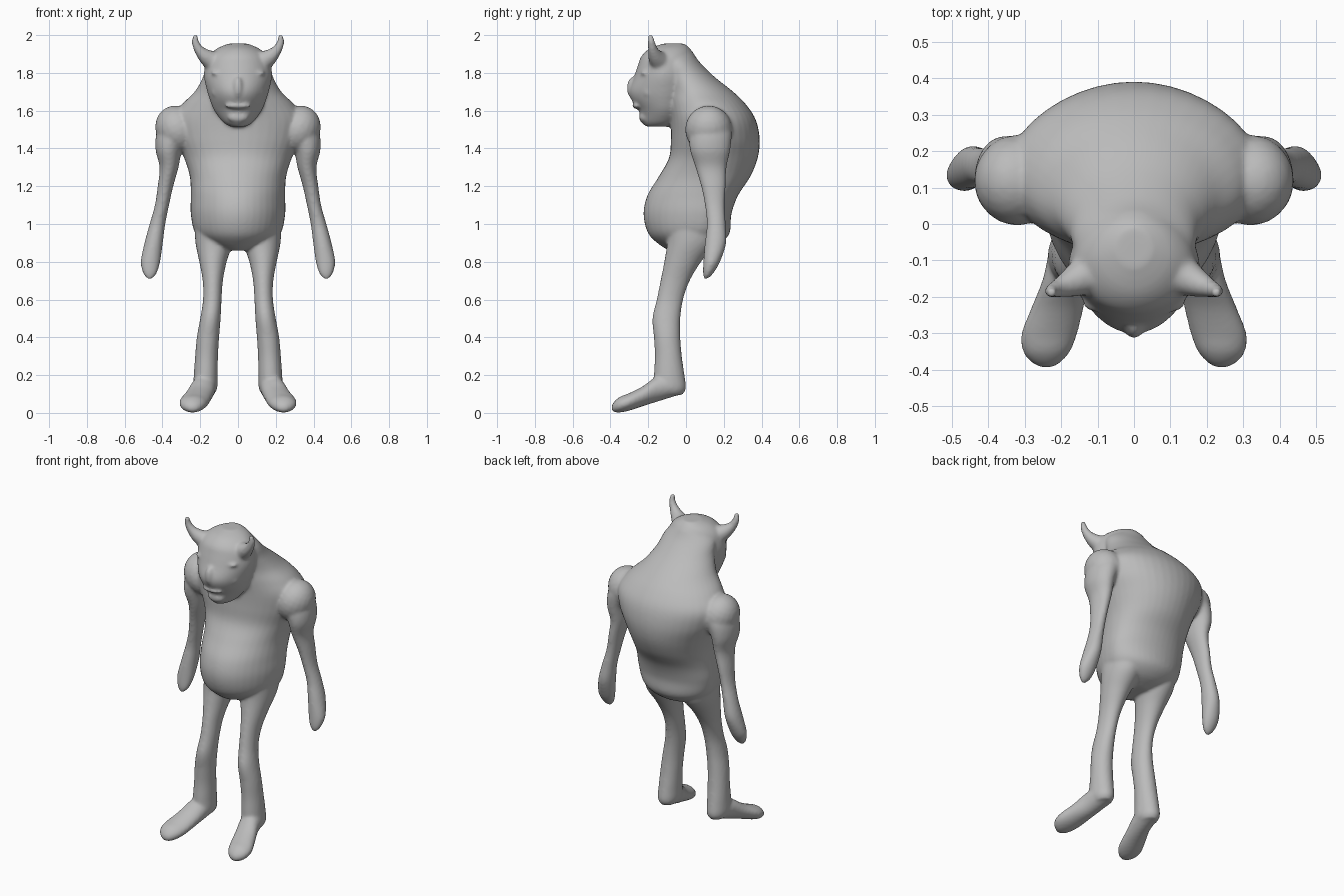
import bpy, bmesh, math
from mathutils import Vector, Matrix

cube = bpy.data.objects.get("Cube")
if cube:
    bpy.data.objects.remove(cube)

skin = bpy.data.materials.new("grey_skin")
skin.use_nodes = True
GREY = (0.5, 0.5, 0.5, 1)
skin.diffuse_color = GREY
skin.node_tree.nodes["Principled BSDF"].inputs["Base Color"].default_value = GREY

bm = bmesh.new()
SIDES = 40


def smooth_rows(rows, steps=5):
    """Catmull-Rom interpolation of ring parameters."""
    rows = [Vector(r) for r in rows]
    out = []
    for i in range(len(rows) - 1):
        a, b, c, d = (rows[max(i - 1, 0)], rows[i], rows[i + 1], rows[min(i + 2, len(rows) - 1)])
        for s in range(steps):
            t = s / steps
            out.append(b + (c - a) * (t / 2) + (a * 2 - b * 5 + c * 4 - d) * (t * t / 2)
                       + (b * 3 - a - c * 3 + d) * (t ** 3 / 2))
    return out + [rows[-1]]


def skin_rings(rings):
    """Close a list of point rings into a solid."""
    loops = [[bm.verts.new(p) for p in ring] for ring in rings]
    for low, high in zip(loops, loops[1:]):
        for i in range(len(low)):
            j = (i + 1) % len(low)
            bm.faces.new((low[i], low[j], high[j], high[i]))
    bm.faces.new(loops[0][::-1])
    bm.faces.new(loops[-1])


def upright(rows, side=1, front_power=1.0, back_power=1.0):
    """Rows: height, inner x, outer x, front y, widest y, back y."""
    rings = []
    for z, x0, x1, front, mid, back in smooth_rows(rows):
        ring = []
        for k in range(SIDES):
            a = math.tau * k / SIDES
            c, s = math.cos(a), math.sin(a)
            reach, power = (back - mid, back_power) if s > 0 else (mid - front, front_power)
            y = mid + math.copysign(abs(s) ** power, s) * reach
            ring.append((side * ((x0 + x1) / 2 + c * (x1 - x0) / 2), y, z))
        rings.append(ring)
    skin_rings(rings)


def central(rows, **powers):
    """Rows: height, half width, front y, widest y, back y."""
    upright([(z, -w, w, f, m, b) for z, w, f, m, b in rows], **powers)


def lengthwise(rows, side):
    """Rows: y, centre x, half width, bottom z, top z."""
    skin_rings([[(side * (x + w * math.cos(math.tau * k / SIDES)), y,
                  (lo + hi) / 2 + (hi - lo) / 2 * math.sin(math.tau * k / SIDES))
                 for k in range(SIDES)] for y, x, w, lo, hi in smooth_rows(rows)])


def blob(place, size, tilt=0):
    matrix = (Matrix.Translation(place) @ Matrix.Rotation(tilt, 4, "Y")
              @ Matrix.Diagonal((*size, 1)))
    bmesh.ops.create_uvsphere(bm, u_segments=20, v_segments=12, radius=1, matrix=matrix)


# Hips, pot belly, hunched back and neck
central([
    (.86, .06, -.09, .02, .08), (.89, .15, -.14, .05, .17), (.95, .225, -.2, .07, .23),
    (1.05, .25, -.225, .09, .24), (1.15, .25, -.205, .1, .275), (1.25, .255, -.145, .11, .34),
    (1.35, .285, -.09, .12, .38), (1.45, .33, -.08, .13, .39), (1.55, .35, -.08, .13, .37),
    (1.63, .3, -.09, .11, .32), (1.7, .23, -.1, .06, .25), (1.78, .185, -.12, 0, .15),
    (1.86, .16, -.15, -.05, .07), (1.92, .1, -.15, -.07, .03)])

# Head with a wedge shaped face
central([
    (1.515, .04, -.21, -.15, -.08), (1.54, .08, -.235, -.13, -.05), (1.6, .125, -.25, -.12, 0),
    (1.66, .15, -.29, -.12, .02), (1.71, .165, -.3, -.12, .04), (1.78, .18, -.275, -.12, .04),
    (1.84, .175, -.255, -.12, .04), (1.89, .155, -.235, -.11, .04), (1.93, .11, -.19, -.09, .02),
    (1.955, .05, -.12, -.07, -.01)], front_power=1.25)

# Nose, lips and chin
blob((0, -.278, 1.72), (.028, .036, .06))
blob((0, -.262, 1.625), (.07, .024, .015))
blob((0, -.225, 1.565), (.055, .024, .03))

for side in (-1, 1):
    # Shoulder and hanging arm with a mitten hand
    blob((side * .32, .12, 1.5), (.115, .125, .13), side * .5)
    upright([
        (1.58, .24, .36, .05, .12, .2), (1.5, .25, .425, .02, .12, .24),
        (1.4, .295, .437, .02, .12, .235), (1.3, .315, .415, .05, .13, .215),
        (1.2, .343, .425, .08, .14, .21), (1.1, .365, .44, .1, .15, .205),
        (1, .385, .468, .11, .16, .21), (.9, .398, .495, .1, .155, .213),
        (.8, .412, .515, .092, .135, .18), (.74, .43, .502, .09, .115, .145),
        (.71, .455, .48, .095, .105, .115)], side)
    # Leg
    upright([
        (1, .03, .23, -.1, .04, .19), (.9, .03, .225, -.1, .02, .16),
        (.8, .06, .205, -.115, -.02, .08), (.7, .08, .187, -.135, -.06, .02),
        (.6, .087, .185, -.155, -.09, -.015), (.5, .092, .2, -.178, -.1, -.03),
        (.4, .1, .218, -.17, -.1, -.03), (.3, .106, .227, -.165, -.09, -.022),
        (.2, .108, .234, -.17, -.09, -.008), (.13, .11, .235, -.17, -.09, 0),
        (.095, .13, .215, -.14, -.08, -.02)], side)
    # Foot
    lengthwise([
        (-.02, .17, .04, .1, .16), (-.07, .172, .06, .085, .2), (-.15, .185, .065, .06, .195),
        (-.23, .21, .072, .035, .14), (-.3, .232, .077, .012, .105), (-.35, .24, .065, .002, .085),
        (-.38, .241, .04, .004, .06), (-.395, .241, .012, .015, .035)], side)
    # Curved horn
    for x, y, z, r in smooth_rows([
            (.13, -.14, 1.86, .055), (.17, -.16, 1.885, .04), (.205, -.175, 1.92, .027),
            (.225, -.183, 1.96, .02), (.226, -.188, 1.99, .015)]):
        blob((side * x, y, z), (r, r, r))
    # Brow, eye and cheek
    blob((side * .085, -.215, 1.795), (.06, .03, .014), side * -.1)
    blob((side * .085, -.208, 1.75), (.04, .03, .012))
    blob((side * .09, -.2, 1.695), (.05, .035, .03))

bmesh.ops.recalc_face_normals(bm, faces=bm.faces)
mesh = bpy.data.meshes.new("creature_body")
bm.to_mesh(mesh)
bm.free()
mesh.materials.append(skin)
body = bpy.data.objects.new("creature_body", mesh)
bpy.context.collection.objects.link(body)

# Melt the parts into one soft skin
remesh = body.modifiers.new("blend_parts", "REMESH")
remesh.mode = "VOXEL"
remesh.voxel_size = .009
remesh.use_smooth_shade = True
soften = body.modifiers.new("soften", "SMOOTH")
soften.factor = .5
soften.iterations = 7
